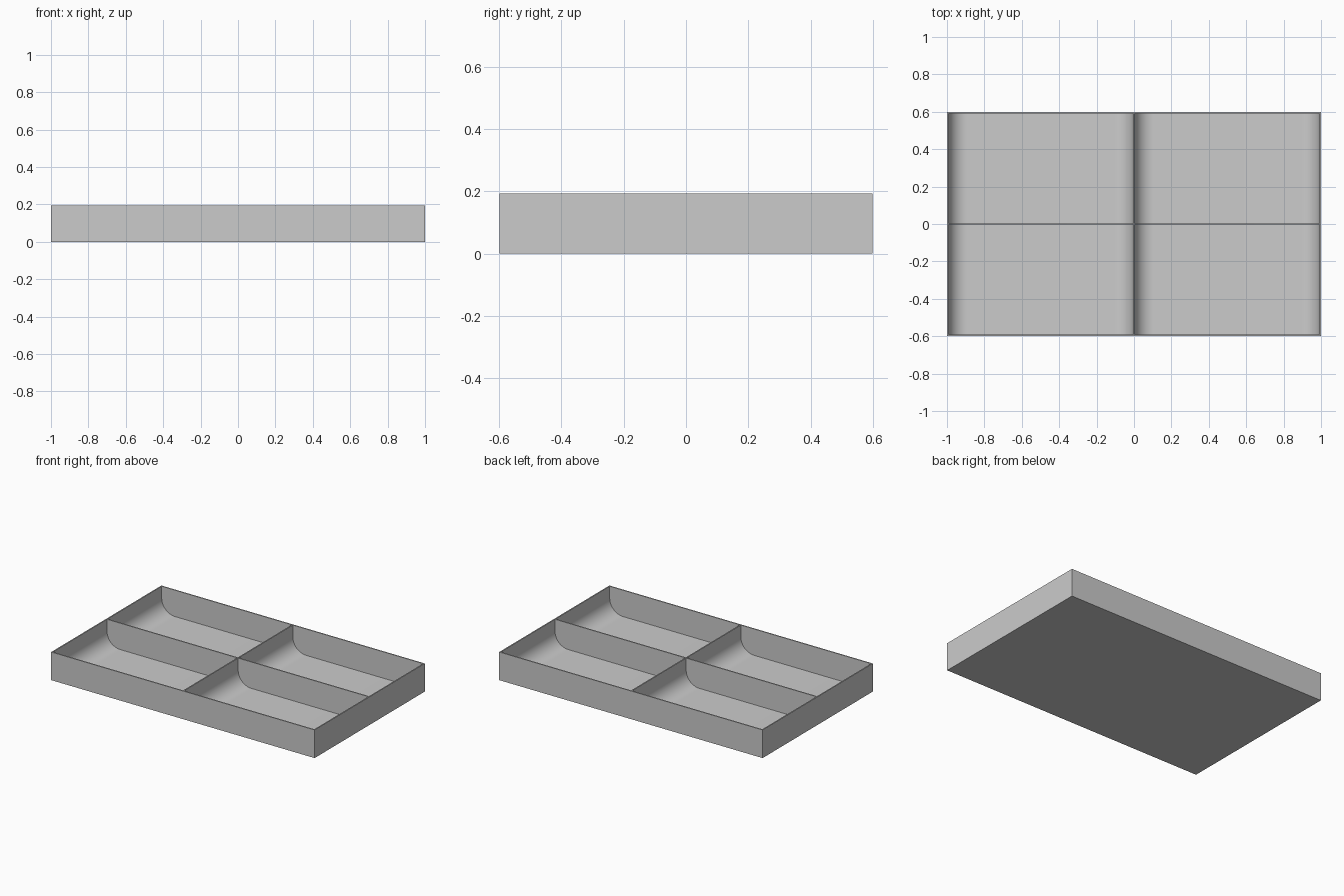
import bpy, bmesh
from math import sin, cos, pi

cube = bpy.data.objects.get("Cube")
if cube:
    bpy.data.objects.remove(cube, do_unlink=True)

LENGTH, WIDTH, HEIGHT = 2.0, 1.195, 0.193
WALL, FLOOR, RADIUS, STEPS = 0.008, 0.012, 0.1, 16

grey = bpy.data.materials.new("plain grey")
grey.use_nodes = True
colour = (0.6, 0.6, 0.6, 1)
grey.diffuse_color = colour
grey.node_tree.nodes["Principled BSDF"].inputs["Base Color"].default_value = colour


def make_object(name, bm):
    bmesh.ops.recalc_face_normals(bm, faces=bm.faces)
    mesh = bpy.data.meshes.new(name)
    bm.to_mesh(mesh)
    bm.free()
    mesh.materials.append(grey)
    obj = bpy.data.objects.new(name, mesh)
    bpy.context.collection.objects.link(obj)
    return obj


def add_pocket(bm, x0, x1, y0, y1):
    """Trough with rounded lower edges at both x ends, extruded along y."""
    top = HEIGHT + 0.1
    arc = [(RADIUS * (1 - cos(a)), RADIUS * (1 - sin(a)))
           for a in (i * pi / 2 / STEPS for i in range(STEPS + 1))]
    profile = [(x0, top)] + [(x0 + dx, FLOOR + dz) for dx, dz in arc]
    profile += [(x1 - dx, FLOOR + dz) for dx, dz in reversed(arc)] + [(x1, top)]
    face = bm.faces.new([bm.verts.new((x, y0, z)) for x, z in profile])
    extruded = bmesh.ops.extrude_face_region(bm, geom=[face], use_keep_orig=True)
    verts = [v for v in extruded["geom"] if isinstance(v, bmesh.types.BMVert)]
    bmesh.ops.translate(bm, verts=verts, vec=(0, y1 - y0, 0))


# Solid block for the tray
bm = bmesh.new()
bmesh.ops.create_cube(bm, size=1)
bmesh.ops.scale(bm, vec=(LENGTH, WIDTH, HEIGHT), verts=bm.verts)
bmesh.ops.translate(bm, vec=(0, 0, HEIGHT / 2), verts=bm.verts)
tray = make_object("divided_tray", bm)

# Four compartments, leaving the rim and the crossed dividers
bm = bmesh.new()
spans_x, spans_y = [[(-size / 2 + WALL, -WALL / 2), (WALL / 2, size / 2 - WALL)]
                    for size in (LENGTH, WIDTH)]
for x0, x1 in spans_x:
    for y0, y1 in spans_y:
        add_pocket(bm, x0, x1, y0, y1)
cutter = make_object("compartment_cutter", bm)
cutter.hide_render = True

# Cut the compartments, then drop the cutter
bpy.context.view_layer.objects.active = tray
tray.select_set(True)
cut = tray.modifiers.new("compartments", "BOOLEAN")
cut.operation, cut.solver, cut.object = "DIFFERENCE", "EXACT", cutter
bpy.ops.object.modifier_apply(modifier=cut.name)
bpy.data.objects.remove(cutter, do_unlink=True)
bpy.ops.object.shade_smooth_by_angle(angle=pi / 6)
